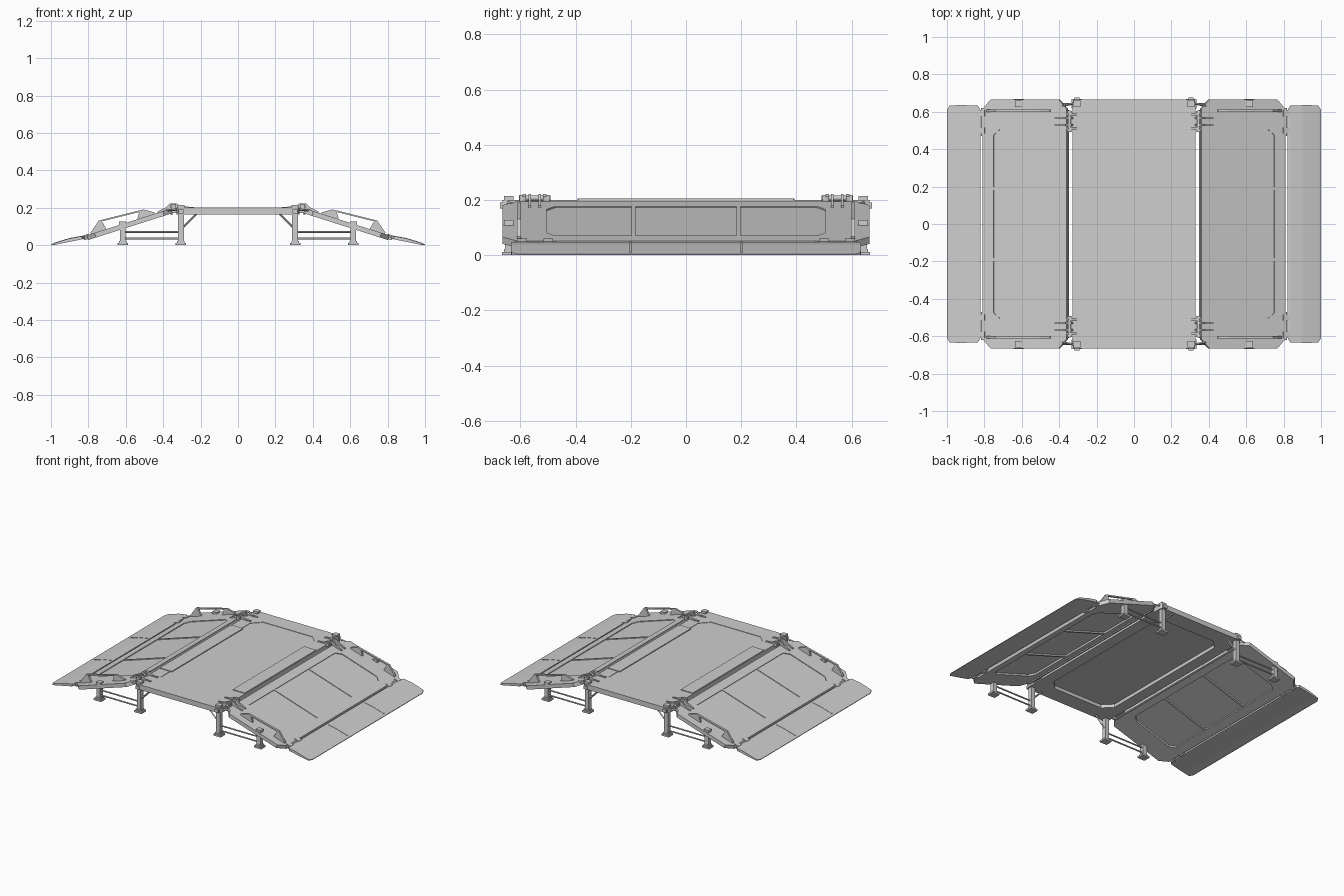
import bpy, bmesh, math
from mathutils import Matrix, Vector

cube = bpy.data.objects.get("Cube")
if cube:
    bpy.data.objects.remove(cube)

grey = bpy.data.materials.new("light grey metal")
grey.use_nodes = True
GREY = (0.62, 0.62, 0.62, 1)
grey.diffuse_color = GREY
grey.node_tree.nodes["Principled BSDF"].inputs["Base Color"].default_value = GREY

FLAT = Matrix.Identity(4)
SLOPE = math.atan2(0.143, 0.45)
LENGTH = 0.472
# Ramp frame: x runs down the slope from the hinge, z is the slope normal
RAMP = Matrix.Translation((0.36, 0, 0.195)) @ Matrix.Rotation(SLOPE, 4, 'Y')


def finish(name, bm, frame=FLAT, mirror="", smooth=False):
    """Turn a bmesh into an object mirrored over the named axes."""
    bm.transform(frame)
    bmesh.ops.recalc_face_normals(bm, faces=bm.faces)
    mesh = bpy.data.meshes.new(name)
    bm.to_mesh(mesh)
    bm.free()
    mesh.materials.append(grey)
    obj = bpy.data.objects.new(name, mesh)
    bpy.context.collection.objects.link(obj)
    if mirror:
        mod = obj.modifiers.new("Mirror", 'MIRROR')
        mod.use_axis = ("x" in mirror, "y" in mirror, False)
        mod.use_mirror_merge = False
    if smooth:
        for face in mesh.polygons:
            face.use_smooth = len(face.vertices) == 4
    return obj


def loops(name, rings, capped=True, **kw):
    """Bridge a chain of equal rings of points; closed chain if not capped."""
    bm = bmesh.new()
    rows = [[bm.verts.new(p) for p in ring] for ring in rings]
    n = len(rows[0])
    pairs = list(zip(rows, rows[1:]))
    if capped:
        bm.faces.new(rows[0])
        bm.faces.new(rows[-1])
    else:
        pairs.append((rows[-1], rows[0]))
    for a, b in pairs:
        for i in range(n):
            j = (i + 1) % n
            bm.faces.new((a[i], a[j], b[j], b[i]))
    return finish(name, bm, **kw)


def plate(name, outline, z0, z1, **kw):
    return loops(name, [[(x, y, z) for x, y in outline] for z in (z0, z1)], **kw)


def side_plate(name, profile, y0, y1, **kw):
    return loops(name, [[(x, y, z) for x, z in profile] for y in (y0, y1)], **kw)


def frame_plate(name, outer, inner, z0, z1, **kw):
    rings = [[(x, y, z) for x, y in o]
             for o, z in ((outer, z0), (outer, z1), (inner, z1), (inner, z0))]
    return loops(name, rings, capped=False, **kw)


def box(name, center, size, **kw):
    x, y, z = center
    a, b, c = (s / 2 for s in size)
    return plate(name, [(x - a, y - b), (x + a, y - b), (x + a, y + b), (x - a, y + b)],
                 z - c, z + c, **kw)


def rod(name, start, end, radius, sides=8, **kw):
    start, end = Vector(start), Vector(end)
    span = end - start
    bm = bmesh.new()
    bmesh.ops.create_cone(bm, cap_ends=True, segments=sides, radius1=radius,
                          radius2=radius, depth=span.length)
    bm.transform(Matrix.Translation((start + end) / 2)
                 @ span.to_track_quat('Z', 'Y').to_matrix().to_4x4())
    return finish(name, bm, smooth=sides > 6, **kw)


def octagon(x0, x1, half, cx, cy):
    return [(x0 + cx, -half), (x1 - cx, -half), (x1, cy - half), (x1, half - cy),
            (x1 - cx, half), (x0 + cx, half), (x0, half - cy), (x0, cy - half)]


# Deck: deep rim around a thin panel, open underneath
deck_hole = octagon(-0.25, 0.25, 0.55, 0.06, 0.06)
frame_plate("deck_rim", octagon(-0.33, 0.33, 0.665, 0.008, 0.02), deck_hole, 0.165, 0.2)
plate("deck_panel", deck_hole, 0.188, 0.197)
plate("deck_pad", octagon(0.235, 0.328, 0.393, 0.003, 0.003), 0.199, 0.205, mirror="x")

# Ramps: chamfered frame, recessed panel and cross ribs
ramp_hole = octagon(0.06, 0.41, 0.505, 0.035, 0.03)
frame_plate("ramp_frame", octagon(0, LENGTH, 0.665, 0.045, 0.05), ramp_hole,
            -0.026, 0, frame=RAMP, mirror="x")
plate("ramp_panel", ramp_hole, -0.014, -0.005, frame=RAMP, mirror="x")
box("ramp_rib", (0.235, 0.19, -0.0125), (0.35, 0.014, 0.023), frame=RAMP, mirror="xy")
box("ramp_upper_edge", (0.003, 0, -0.018), (0.012, 1.22, 0.03), frame=RAMP, mirror="x")

# Entry flaps: thin curved wedges with clipped outer corners and seams
sections = [(0.822, 0.61, 0.034, 0.048), (0.835, 0.633, 0.031, 0.048),
            (0.9, 0.635, 0.018, 0.036), (0.95, 0.635, 0.008, 0.021),
            (0.985, 0.633, 0.0, 0.01), (1.0, 0.61, 0.0, 0.004)]
loops("entry_flap", [[(x, -h, a), (x, h, a), (x, h, b), (x, -h, b)]
                     for x, h, a, b in sections], mirror="x")
loops("flap_seam", [[(x, 0.197, b - 0.002), (x, 0.204, b - 0.002),
                     (x, 0.204, b + 0.002), (x, 0.197, b + 0.002)]
                    for x, h, a, b in sections[1:5]], mirror="xy")
for y in (0.5, 0.593):
    box("flap_hinge", (0.476, y, -0.008), (0.034, 0.034, 0.026), frame=RAMP, mirror="xy")
rod("flap_hinge_pin", (0.476, 0.47, -0.008), (0.476, 0.62, -0.008), 0.007,
    frame=RAMP, mirror="xy")

# Side handles: a lug at each end joined by a slim bar
Y0, Y1 = 0.598, 0.612
side_plate("handle_lower_lug", [(0.36, -0.004), (0.447, -0.004), (0.447, 0.008),
                                (0.385, 0.056), (0.372, 0.052)],
           Y0, Y1, frame=RAMP, mirror="xy")
side_plate("handle_upper_lug", [(0.09, -0.004), (0.19, -0.004), (0.165, 0.036),
                                (0.14, 0.04), (0.09, 0.008)],
           Y0, Y1, frame=RAMP, mirror="xy")
side_plate("handle_bar", [(0.14, 0.032), (0.14, 0.04), (0.385, 0.056), (0.385, 0.047)],
           Y0, Y1, frame=RAMP, mirror="xy")

# Legs with feet, top caps, tie rods and braces
LEG_Y = 0.642
for place, x, top in (("deck", 0.305, 0.215), ("ramp", 0.617, 0.127)):
    box(place + "_leg", (x, LEG_Y, top / 2), (0.03, 0.03, top - 0.01), mirror="xy")
    box(place + "_foot", (x, LEG_Y, 0.006), (0.056, 0.05, 0.012), mirror="xy")
    box(place + "_ankle", (x, LEG_Y, 0.016), (0.04, 0.036, 0.012), mirror="xy")
    box(place + "_leg_cap", (x, LEG_Y, top - 0.012), (0.036, 0.034, 0.024), mirror="xy")
for z in (0.035, 0.07):
    rod("tie_rod", (0.305, LEG_Y, z), (0.617, LEG_Y, z), 0.005, mirror="xy")
rod("leg_brace", (0.295, LEG_Y, 0.095), (0.222, LEG_Y, 0.168), 0.006, sides=4, mirror="xy")
box("leg_clamp", (0.305, 0.667, 0.18), (0.026, 0.016, 0.022), mirror="xy")
rod("corner_link", (0.32, 0.645, 0.19), (0.385, 0.632, 0.186), 0.006, sides=4, mirror="xy")

# Hinges between deck and ramps: paired arms on a shared pin
for y in (0.512, 0.586):
    side_plate("deck_hinge_arm", [(0.26, 0.198), (0.335, 0.185), (0.358, 0.19),
                                  (0.362, 0.212), (0.35, 0.222), (0.328, 0.222),
                                  (0.305, 0.208), (0.26, 0.205)],
               y - 0.006, y + 0.006, mirror="xy")
for y in (0.53, 0.566):
    side_plate("ramp_hinge_arm", [(0.325, 0.2), (0.34, 0.19), (0.43, 0.168),
                                  (0.43, 0.18), (0.385, 0.202), (0.365, 0.222),
                                  (0.335, 0.222)],
               y - 0.005, y + 0.005, mirror="xy")
rod("hinge_pin", (0.345, 0.492, 0.207), (0.345, 0.606, 0.207), 0.009, mirror="xy")
for y in (0.501, 0.597):
    box("hinge_collar", (0.345, y, 0.206), (0.028, 0.012, 0.026), mirror="xy")
box("hinge_block", (0.34, 0.549, 0.185), (0.026, 0.08, 0.025), mirror="xy")
